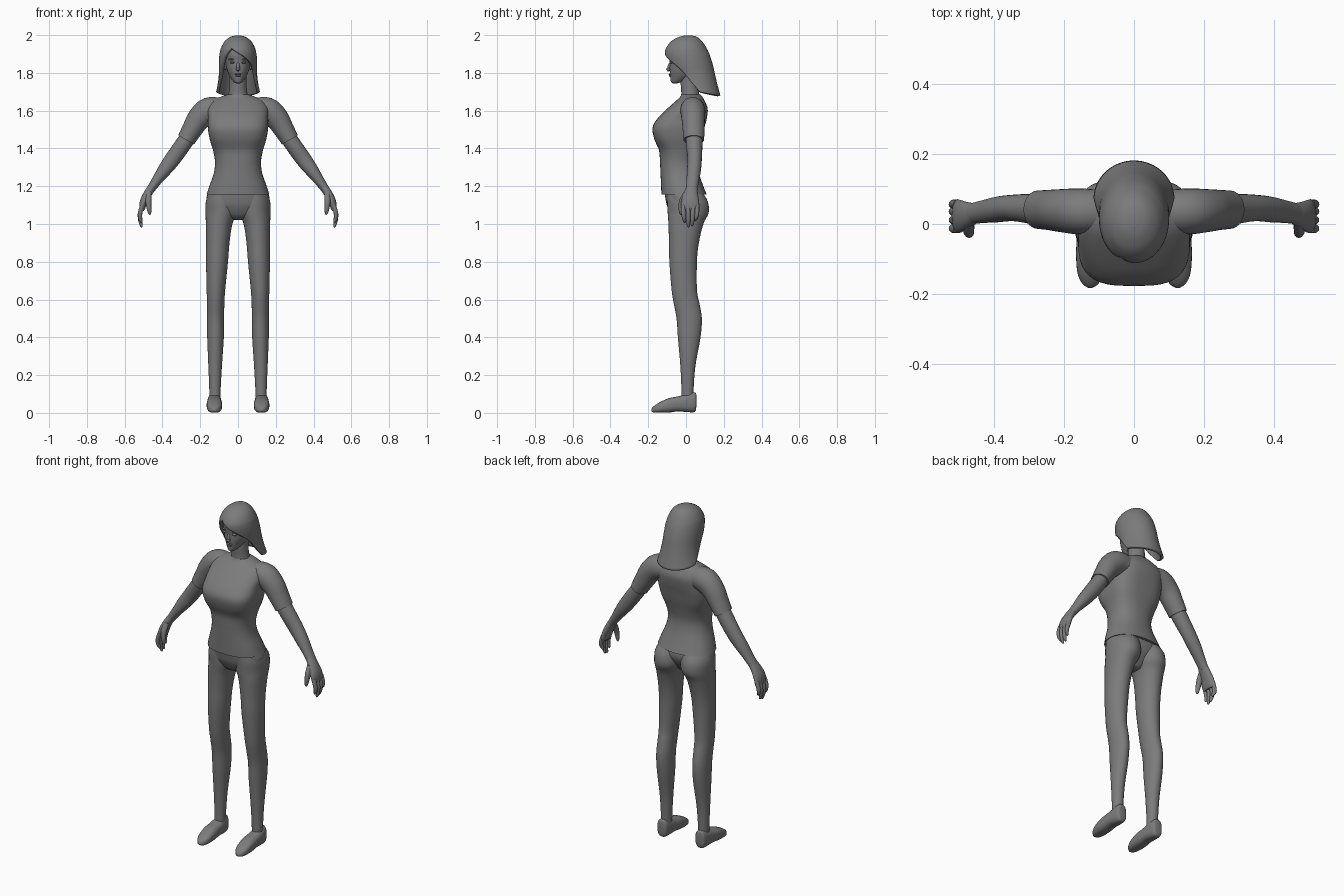
import bpy, bmesh, math
from mathutils import Vector

grey = bpy.data.materials.new("plain_grey")
grey.diffuse_color = (0.2, 0.2, 0.2, 1)


def smooth_rows(rows, steps=4):
    """Catmull-Rom interpolation of rows of numbers."""
    out = []
    for i in range(len(rows) - 1):
        a, b = rows[max(i - 1, 0)], rows[i]
        c, d = rows[i + 1], rows[min(i + 2, len(rows) - 1)]
        for k in range(steps):
            t = k / steps
            out.append([0.5 * (2 * q + (r - p) * t + (2 * p - 5 * q + 4 * r - s) * t * t
                               + (3 * q - p - 3 * r + s) * t ** 3)
                        for p, q, r, s in zip(a, b, c, d)])
    out.append(list(rows[-1]))
    return out


def finish(name, bm, angle=45):
    bmesh.ops.recalc_face_normals(bm, faces=bm.faces)
    me = bpy.data.meshes.new(name)
    bm.to_mesh(me)
    bm.free()
    me.materials.append(grey)
    ob = bpy.data.objects.new(name, me)
    bpy.context.collection.objects.link(ob)
    bpy.ops.object.select_all(action='DESELECT')
    ob.select_set(True)
    bpy.context.view_layer.objects.active = ob
    bpy.ops.object.shade_smooth_by_angle(angle=math.radians(angle))
    return ob


def loft(name, rings, seg=28):
    """Skin rings given as (centre, u axis, v axis, squareness)."""
    bm = bmesh.new()
    loops = []
    for c, u, v, n in rings:
        loop = []
        for i in range(seg):
            a = 2 * math.pi * i / seg
            ca, sa = math.cos(a), math.sin(a)
            p = c + u * math.copysign(abs(ca) ** (2 / n), ca) + v * math.copysign(abs(sa) ** (2 / n), sa)
            loop.append(bm.verts.new(p))
        loops.append(loop)
    for a, b in zip(loops, loops[1:]):
        for i in range(seg):
            j = (i + 1) % seg
            bm.faces.new((a[i], a[j], b[j], b[i]))
    bm.faces.new(loops[0])
    bm.faces.new(loops[-1])
    return finish(name, bm)


def column(name, rows, s=1, seg=32):
    """Upright form: rows of z, x centre, half width, front y, back y, squareness."""
    loft(name, [(Vector((s * x, (f + b) / 2, z)), Vector((w, 0, 0)),
                 Vector((0, (b - f) / 2, 0)), n)
                for z, x, w, f, b, n in smooth_rows(rows)], seg)


def limb(name, rows, s=1, seg=20):
    """Tube along a path: rows of x, y, z, thickness radius, y radius."""
    r = smooth_rows(rows)
    rings = []
    for i, (x, y, z, w, d) in enumerate(r):
        p, q = r[max(i - 1, 0)], r[min(i + 1, len(r) - 1)]
        t = Vector((q[0] - p[0], 0, q[2] - p[2])).normalized()
        rings.append((Vector((s * x, y, z)), Vector((-s * t.z, 0, t.x)) * w,
                      Vector((0, d, 0)), 2))
    loft(name, rings, seg)


def blob(name, loc, size, rot=0):
    bm = bmesh.new()
    bmesh.ops.create_uvsphere(bm, u_segments=16, v_segments=10, radius=1)
    bmesh.ops.scale(bm, vec=size, verts=bm.verts)
    ob = finish(name, bm)
    ob.location = loc
    ob.rotation_euler.x = rot


# Shirt body
column("shirt", [
    (1.155, 0, .166, -.13, .11, 2.3), (1.20, 0, .152, -.132, .092, 2.3),
    (1.27, 0, .128, -.135, .068, 2.3), (1.33, 0, .122, -.138, .06, 2.3),
    (1.39, 0, .132, -.143, .07, 2.5), (1.45, 0, .150, -.168, .085, 3.0),
    (1.51, 0, .160, -.177, .098, 3.1), (1.56, 0, .160, -.150, .110, 2.8),
    (1.61, 0, .160, -.100, .115, 2.5), (1.65, 0, .140, -.055, .100, 2.2),
    (1.672, 0, .095, -.032, .088, 2), (1.685, 0, .058, -.025, .075, 2)], seg=40)

# Trousers: hip block plus two legs
column("hips", [
    (1.02, 0, .035, -.03, .03, 2), (1.04, 0, .08, -.07, .05, 2.2),
    (1.09, 0, .155, -.098, .085, 2.3), (1.13, 0, .168, -.108, .098, 2.3),
    (1.175, 0, .155, -.115, .09, 2.3)])
for s, side in ((1, "left"), (-1, "right")):
    column(side + "_leg", [
        (1.17, .075, .075, -.10, .085, 2), (1.12, .085, .085, -.10, .115, 2),
        (1.06, .088, .084, -.097, .120, 2), (1.0, .100, .070, -.093, .092, 2.1),
        (.90, .107, .062, -.090, .068, 2), (.80, .111, .058, -.088, .058, 2),
        (.65, .117, .049, -.076, .058, 2), (.58, .118, .046, -.065, .071, 2),
        (.50, .119, .045, -.050, .084, 2), (.40, .119, .044, -.043, .077, 2),
        (.25, .121, .036, -.030, .050, 2), (.12, .122, .030, -.024, .040, 2),
        (.05, .122, .030, -.024, .040, 2)], s)

    # Wedge shoe, lofted heel to toe
    shoe = smooth_rows([
        (.055, .018, .035, .095), (.047, .030, .006, .108), (.01, .036, .004, .102),
        (-.04, .039, .008, .088), (-.09, .041, .002, .078), (-.14, .037, .001, .056),
        (-.17, .024, .002, .036), (-.183, .006, .008, .022)])
    loft(side + "_shoe", [(Vector((s * .125, y, (a + b) / 2)), Vector((w, 0, 0)),
                           Vector((0, 0, (b - a) / 2)), 2.6) for y, w, a, b in shoe])

    # Sleeve, bare arm and hand
    limb(side + "_sleeve", [
        (.09, .035, 1.605, .062, .062), (.155, .036, 1.600, .070, .066),
        (.205, .038, 1.560, .063, .062), (.24, .04, 1.505, .055, .058),
        (.275, .041, 1.445, .048, .055)], s, 28)
    limb(side + "_arm", [
        (.24, .042, 1.50, .042, .044), (.285, .043, 1.43, .043, .044),
        (.345, .046, 1.345, .042, .038), (.39, .042, 1.285, .036, .037),
        (.43, .036, 1.23, .027, .033), (.465, .03, 1.18, .022, .030)], s)
    limb(side + "_palm", [
        (.455, .03, 1.195, .022, .029), (.478, .025, 1.16, .022, .038),
        (.498, .022, 1.12, .021, .047), (.507, .023, 1.085, .016, .048),
        (.508, .024, 1.07, .010, .042)], s)
    for name, y, tip in (("index", -.014, 1.005), ("middle", .011, .982),
                         ("ring", .036, .988), ("little", .058, 1.015)):
        limb(side + "_" + name + "_finger", [
            (.506, y, 1.10, .012, .012), (.518, y, 1.06, .012, .012),
            (.518, y * .9 + .002, (1.06 + tip) / 2, .011, .011),
            (.511, y * .8 + .004, tip + .008, .007, .008),
            (.509, y * .8 + .004, tip, .002, .002)], s, 12)
    limb(side + "_thumb", [
        (.470, .005, 1.17, .014, .016), (.474, -.016, 1.13, .016, .018),
        (.472, -.026, 1.09, .013, .014), (.468, -.027, 1.06, .009, .009),
        (.466, -.026, 1.048, .002, .002)], s, 12)

# Neck and head
column("neck", [
    (1.65, 0, .062, -.03, .08, 2), (1.69, 0, .050, -.025, .07, 2),
    (1.74, 0, .045, -.028, .065, 2), (1.80, 0, .045, -.03, .065, 2)])
column("head", [
    (1.745, 0, .010, -.070, -.045, 2), (1.752, 0, .022, -.079, -.02, 2),
    (1.77, 0, .036, -.083, .02, 2), (1.79, 0, .048, -.084, .05, 2.1),
    (1.82, 0, .060, -.087, .08, 2.2), (1.86, 0, .067, -.087, .098, 2.2),
    (1.90, 0, .070, -.092, .10, 2.2), (1.94, 0, .060, -.08, .08, 2),
    (1.97, 0, .035, -.04, .05, 2)])
blob("nose", (0, -.088, 1.832), (.0095, .010, .026), -.25)
blob("nose_tip", (0, -.093, 1.820), (.012, .012, .008))
blob("upper_lip", (0, -.083, 1.793), (.019, .009, .005))
blob("lower_lip", (0, -.082, 1.785), (.016, .009, .005))
for s, side in ((1, "left"), (-1, "right")):
    blob(side + "_eye", (s * .030, -.078, 1.855), (.014, .009, .006))
    blob(side + "_brow", (s * .031, -.077, 1.872), (.019, .010, .004))
    blob(side + "_ear", (s * .068, -.005, 1.845), (.010, .018, .030))

# Hair: open-fronted shell, rows of z, half width, front y, back y, hairline y, parting skew
bm = bmesh.new()
rows = []
for z, w, f, b, edge, skew in (
        (1.998, .012, -.005, .030, -.1, .3), (1.990, .042, -.038, .060, -.1, .35),
        (1.968, .070, -.078, .085, -.1, .4), (1.935, .089, -.104, .107, -.2, .42),
        (1.910, .096, -.112, .120, -.108, .35), (1.880, .100, -.110, .131, -.088, .2),
        (1.840, .101, -.100, .143, -.050, .05), (1.800, .101, -.080, .152, -.012, 0),
        (1.750, .106, -.060, .166, .028, 0), (1.700, .116, -.040, .182, .075, 0)):
    c, r = (f + b) / 2, (b - f) / 2
    rows.append((z, w, c, r, math.acos(max(-1, min(1, (edge - c) / r))), skew))
grid, seg = [], 40
for z, w, c, r, a, skew in smooth_rows(rows):
    a = min(a, math.pi)
    line = []
    for i in range(seg + 1):
        t = -a + 2 * a * i / seg + skew
        drop = .02 * max(0, min(1, (1.8 - z) / .1)) * max(0, math.cos(t))
        line.append(bm.verts.new((w * math.sin(t), c + r * math.cos(t), z - drop)))
    grid.append(line)
for p, q in zip(grid, grid[1:]):
    for i in range(seg):
        bm.faces.new((p[i], p[i + 1], q[i + 1], q[i]))
bm.faces.new(grid[0][:-1])
bmesh.ops.remove_doubles(bm, verts=bm.verts, dist=.0004)
hair = finish("hair", bm, 50)
shell = hair.modifiers.new("thickness", 'SOLIDIFY')
shell.thickness = .016
shell.offset = -1
